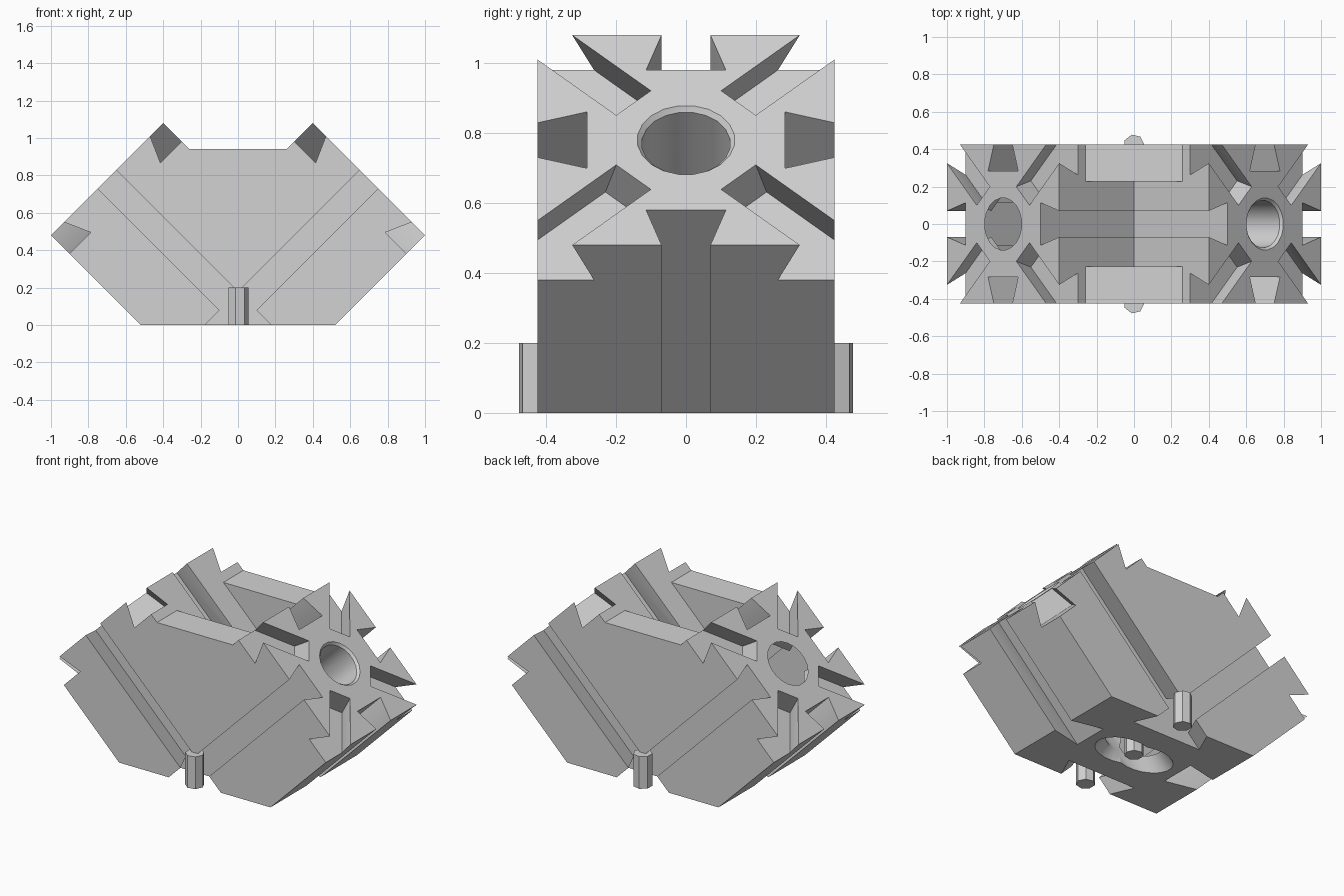
import bpy, bmesh, math
from mathutils import Vector, Matrix

cube = bpy.data.objects.get("Cube")
if cube:
    bpy.data.objects.remove(cube, do_unlink=True)

# One plain material
steel = bpy.data.materials.new("light grey")
steel.use_nodes = True
GREY = (0.65, 0.65, 0.65, 1)
steel.diffuse_color = GREY
steel.node_tree.nodes["Principled BSDF"].inputs["Base Color"].default_value = GREY

HALF = 0.424                                  # half width of a square bar
Y = Vector((0, 1, 0))
AXIS = Vector((1, 0, 1)).normalized()         # direction of the left bar
UP = Vector((-1, 0, 1)).normalized()          # across the bar, towards the V
END = Vector((0.7, 0, 0.78))                  # centre of the bar's end face


def loft(name, rings, mirrored=False):
    """Closed solid through rings of points with equal counts."""
    bm = bmesh.new()
    loops = [[bm.verts.new(p) for p in ring] for ring in rings]
    n = len(loops[0])
    bm.faces.new(loops[0])
    bm.faces.new(loops[-1])
    for a, b in zip(loops, loops[1:]):
        for i in range(n):
            j = (i + 1) % n
            bm.faces.new((a[i], a[j], b[j], b[i]))
    if mirrored:
        bmesh.ops.transform(bm, matrix=Matrix.Diagonal((-1, 1, 1, 1)), verts=bm.verts)
    bmesh.ops.recalc_face_normals(bm, faces=bm.faces)
    mesh = bpy.data.meshes.new(name)
    bm.to_mesh(mesh)
    bm.free()
    obj = bpy.data.objects.new(name, mesh)
    bpy.context.collection.objects.link(obj)
    mesh.materials.append(steel)
    return obj


def prism_y(name, outline, half):
    return loft(name, [[(x, y, z) for x, z in outline] for y in (-half, half)])


def groove(start, along, out, length, mirrored, mitre=False):
    """Dovetail groove, optionally mitred at the middle plane."""
    side = along.cross(out)
    profile = [(-0.07, 0.1), (-0.07, 0), (-0.114, -0.141),
               (0.114, -0.141), (0.07, 0), (0.07, 0.1)]
    first = [start + side * w + out * h for w, h in profile]
    last = [p + along * (p.x / -along.x + 0.001 if mitre else length) for p in first]
    return loft("groove_cutter", [first, last], mirrored)


def bore(mirrored):
    """Round bore with a small chamfer at the mouth."""
    rings = []
    for radius, depth in ((0.14, -0.1), (0.14, 0), (0.127, 0.014), (0.127, 1.5)):
        ring = []
        for i in range(20):
            a = math.tau * (i + 0.5) / 20
            ring.append(END - AXIS * depth + (Y * math.sin(a) + UP * math.cos(a)) * radius)
        rings.append(ring)
    return loft("bore_cutter", rings, mirrored)


# V-shaped body with the web between the bars
right_half = [(0.52, 0), (1, 0.48), (0.4, 1.08), (0.26, 0.94)]
body = prism_y("v_block", right_half + [(-x, z) for x, z in reversed(right_half)], HALF)

# Pocket that leaves a web plate at the front and the back
cutters = [prism_y("pocket_cutter", [(0, 0.68), (0.26, 0.94), (0.26, 1.2),
                                     (-0.26, 1.2), (-0.26, 0.94)], 0.228)]
for mirrored in (False, True):
    # Grooves along the four sides of the bar
    for s in (-1, 1):
        cutters.append(groove(END + Y * s * HALF + AXIS * 0.1, -AXIS, Y * s, 1.6, mirrored))
        cutters.append(groove(END + UP * s * HALF + AXIS * 0.1, -AXIS, UP * s, 1.6,
                              mirrored, mitre=True))
        # Diagonal grooves across the end face
        for t in (-1, 1):
            ray = (Y * s + UP * t).normalized()
            cutters.append(groove(END + ray * 0.212, ray, AXIS, 0.6, mirrored))
    cutters.append(bore(mirrored))

bpy.context.view_layer.objects.active = body
for cutter in cutters:
    cutter.hide_render = True
    mod = body.modifiers.new("cut", "BOOLEAN")
    mod.operation = "DIFFERENCE"
    mod.solver = "EXACT"
    mod.object = cutter
    bpy.ops.object.modifier_apply(modifier=mod.name)
    bpy.data.objects.remove(cutter, do_unlink=True)

bpy.ops.object.select_all(action="DESELECT")
body.select_set(True)
bpy.ops.object.shade_smooth_by_angle(angle=math.radians(25))

# Seven-sided pins at the front, middle and back
for name, y in (("front_pin", -HALF), ("middle_pin", 0), ("back_pin", HALF)):
    corners = [math.tau * i / 7 for i in range(7)]
    loft(name, [[(0.055 * math.cos(a), y + 0.055 * math.sin(a), z) for a in corners]
                for z in (0, 0.2)])
